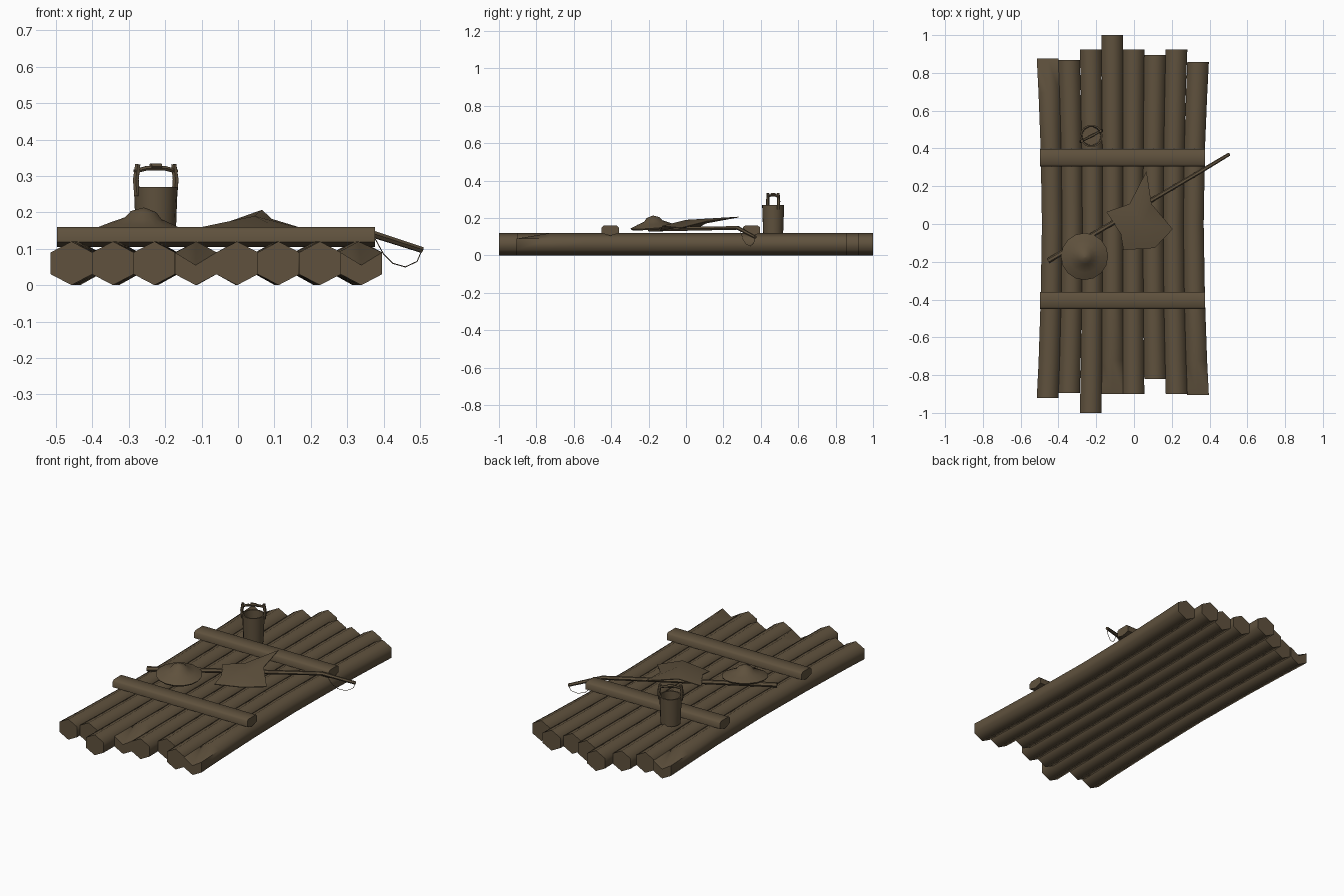
import bpy, bmesh, math
from mathutils import Matrix, Vector

if "Cube" in bpy.data.objects:
    bpy.data.objects.remove(bpy.data.objects["Cube"])

wood = bpy.data.materials.new("weathered_brown")
wood.diffuse_color = (0.115, 0.083, 0.047, 1)
wood.use_nodes = True
wood.node_tree.nodes["Principled BSDF"].inputs["Base Color"].default_value = wood.diffuse_color


def finish(name, bm, angle=None):
    bmesh.ops.recalc_face_normals(bm, faces=bm.faces[:])
    me = bpy.data.meshes.new(name)
    bm.to_mesh(me)
    bm.free()
    me.materials.append(wood)
    ob = bpy.data.objects.new(name, me)
    bpy.context.collection.objects.link(ob)
    if angle:
        bpy.ops.object.select_all(action='DESELECT')
        bpy.context.view_layer.objects.active = ob
        ob.select_set(True)
        bpy.ops.object.shade_smooth_by_angle(angle=math.radians(angle))
    return ob


def loft(bm, rings, caps=True):
    """Skin between rings of points."""
    vs = [[bm.verts.new(p) for p in r] for r in rings]
    n = len(vs[0])
    for a, b in zip(vs, vs[1:]):
        for i in range(n):
            bm.faces.new((a[i], a[(i + 1) % n], b[(i + 1) % n], b[i]))
    if caps:
        for r in (vs[0], vs[-1]):
            bm.faces.new(r)


def tube(bm, pts, radii, n=6):
    """Round bar along a path."""
    pts = [Vector(p) for p in pts]
    rings = []
    for i, p in enumerate(pts):
        d = (pts[min(i + 1, len(pts) - 1)] - pts[max(i - 1, 0)]).normalized()
        up = Vector((0, 0, 1)) if abs(d.z) < 0.9 else Vector((0, 1, 0))
        s = d.cross(up).normalized()
        t = s.cross(d)
        rings.append([p + radii[i] * (s * math.cos(a) + t * math.sin(a))
                      for a in [2 * math.pi * k / n for k in range(n)]])
    loft(bm, rings)


def lathe(bm, profile, n):
    loft(bm, [[(r * math.cos(2 * math.pi * k / n), r * math.sin(2 * math.pi * k / n), z)
               for k in range(n)] for r, z in profile])


# hexagonal logs: front y, back y, broken front, broken back
logs = [(-.92, .875, 0, 1), (-.895, .868, 0, 0), (-1, .925, 0, 0), (-.9, 1, 1, 0),
        (-.9, .925, 0, 0), (-.82, .895, 0, 0), (-.9, .925, 0, 0), (-.905, .857, 1, 0)]
MID = -0.06
for i, (y0, y1, bf, bb) in enumerate(logs):
    bm = bmesh.new()
    cx = -0.4575 + i * 0.1138
    stations = [(y0, 1, bf), (y0 + .18, .98, 0), (-.4, .955, 0), (0, .94, 0),
                (.4, .955, 0), (y1 - .18, .98, 0), (y1, 1, bb)]
    rings = []
    for y, f, broken in stations:
        c = MID + (cx - MID) * f
        ring = []
        for k in range(6):
            a = math.radians(90 + 60 * k)
            z = 0.06 + 0.06 * math.sin(a)
            if broken and k == 0:
                z = 0.055        # splintered end sinks in
            ring.append((c + 0.066 * f * math.cos(a), y, z))
        rings.append(ring)
    loft(bm, rings)
    finish(f"log_{i}", bm, 65)

# cross beams
for name, y in (("front_beam", -.405), ("back_beam", .35)):
    bm = bmesh.new()
    sec = [(-.046, .118), (-.046, .15), (-.034, .16), (.034, .16), (.046, .15), (.046, .118), (0, .105)]
    loft(bm, [[(x, y + dy, z) for dy, z in sec] for x in (-.498, .376)])
    finish(name, bm, 60)

# bucket, hollow
at = Matrix.Translation((-.226, .466, 0)) @ Matrix.Rotation(math.radians(28), 4, 'Z')
bm = bmesh.new()
lathe(bm, [(.054, .11), (.06, .27), (.052, .27), (.048, .13)], 14)
bm.transform(at)
finish("bucket", bm, 40)

# bucket handle: two posts, bowed bar and knob
bm = bmesh.new()
for s in (-1, 1):
    tube(bm, [(s * .058, 0, .245), (s * .062, 0, .29), (s * .056, 0, .332)], [.009, .009, .008])
tube(bm, [(-.066, 0, .312), (-.03, 0, .321), (.03, 0, .321), (.066, 0, .312)], [.006, .007, .007, .006])
tube(bm, [(-.016, 0, .326), (.016, 0, .326)], [.009, .009])
bm.transform(at)
finish("bucket_handle", bm, 40)

# conical straw hat
bm = bmesh.new()
lathe(bm, [(.12, -.008), (.125, 0), (.085, .018), (.05, .032), (.035, .05), (.012, .058), (.002, .061)], 16)
bm.transform(Matrix.Translation((-.262, -.172, .152)) @ Matrix.Rotation(math.radians(4), 4, 'X')
             @ Matrix.Rotation(math.radians(3), 4, 'Y'))
finish("straw_hat", bm, 50)

# fishing rod with drooping tip
bm = bmesh.new()
tube(bm, [(-.455, -.195, .14), (.35, .277, .147), (.505, .37, .097)], [.014, .011, .009])
finish("fishing_rod", bm, 40)

# slack line
bm = bmesh.new()
tube(bm, [(.505, .37, .095), (.492, .362, .065), (.46, .343, .05), (.425, .322, .06),
          (.4, .305, .085), (.37, .288, .14)], [.0015] * 6, 4)
finish("fishing_line", bm)

# crumpled cloth draped over the rod
edge = [(.066, .28, .207), (.093, .106, .182), (.205, -.027, .148), (.11, -.127, .158),
        (-.056, -.138, .135), (-.07, -.053, .152), (-.146, .064, .15), (-.024, .106, .175)]
bm = bmesh.new()
for drop in (0, .004):
    mid = bm.verts.new((.045, .0, .19 - drop))
    rim = [bm.verts.new((x, y, z - drop)) for x, y, z in edge]
    for i in range(8):
        bm.faces.new((mid, rim[i], rim[(i + 1) % 8]))
    if drop:
        for i in range(8):
            bm.faces.new((old[i], old[(i + 1) % 8], rim[(i + 1) % 8], rim[i]))
    old = rim
finish("cloth", bm, 50)
